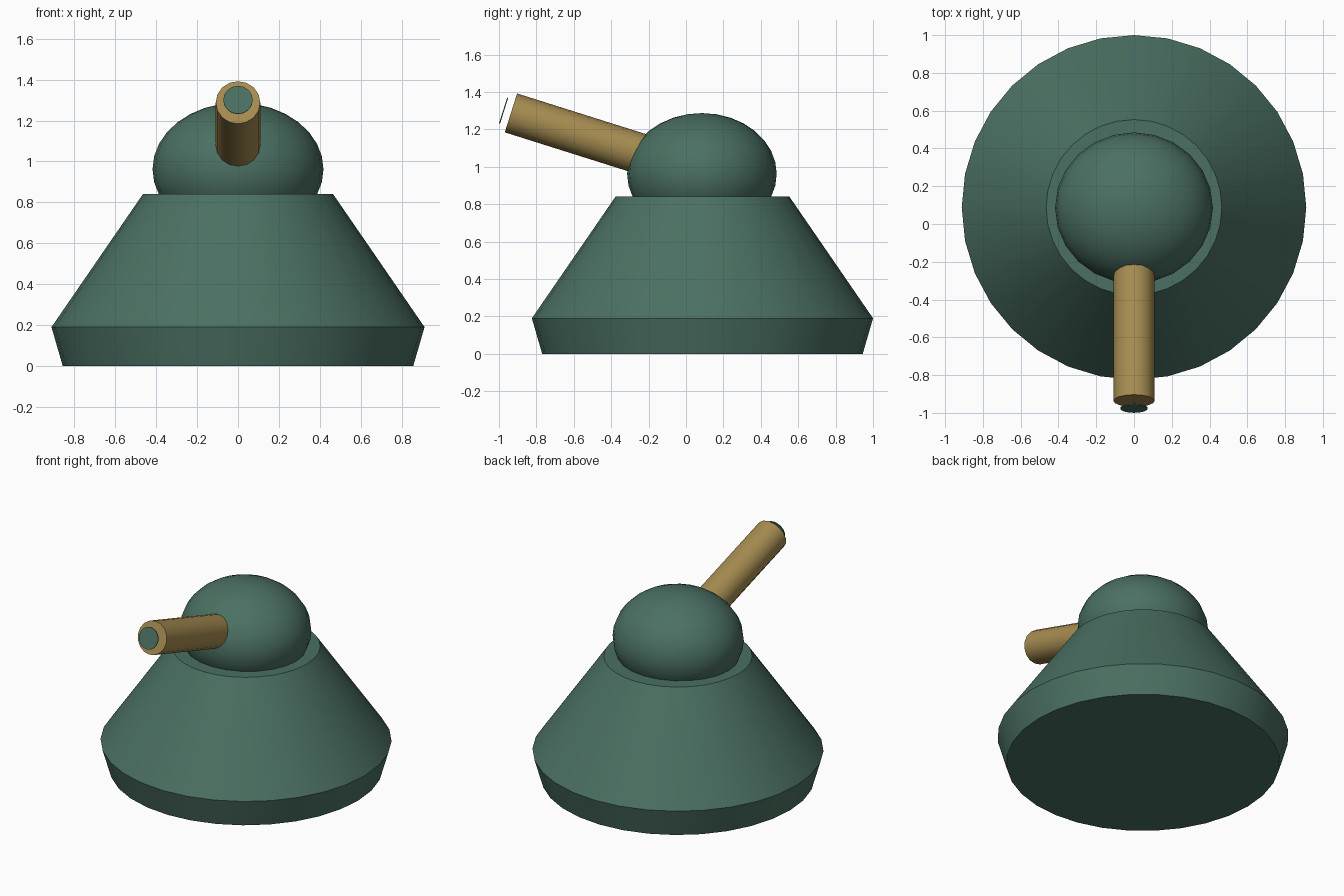
import bpy, bmesh, math
from mathutils import Matrix, Vector

if "Cube" in bpy.data.objects:
    bpy.data.objects.remove(bpy.data.objects["Cube"])

CY = 0.088  # body axis position in y


def material(name, rgb):
    m = bpy.data.materials.new(name)
    m.diffuse_color = (*rgb, 1)
    m.use_nodes = True
    m.node_tree.nodes["Principled BSDF"].inputs["Base Color"].default_value = m.diffuse_color
    return m


green = material("dull_green", (0.070, 0.162, 0.123))
tan = material("tan_brass", (0.385, 0.265, 0.082))


def finish(name, bm, mat, matrix):
    bmesh.ops.recalc_face_normals(bm, faces=bm.faces)
    mesh = bpy.data.meshes.new(name)
    bm.to_mesh(mesh)
    bm.free()
    mesh.materials.append(mat)
    ob = bpy.data.objects.new(name, mesh)
    ob.matrix_world = matrix
    bpy.context.collection.objects.link(ob)
    bpy.ops.object.select_all(action='DESELECT')
    ob.select_set(True)
    bpy.context.view_layer.objects.active = ob
    bpy.ops.object.shade_smooth_by_angle(angle=math.radians(30))
    return ob


def turned(name, profile, sides, mat, matrix):
    """Closed solid of revolution from (radius, height) points."""
    bm = bmesh.new()
    rings = []
    for r, z in profile:
        rings.append([bm.verts.new((r * math.cos(a), r * math.sin(a), z))
                      for a in (2 * math.pi * i / sides for i in range(sides))])
    for lo, hi in zip(rings, rings[1:]):
        for i in range(sides):
            j = (i + 1) % sides
            bm.faces.new((lo[i], lo[j], hi[j], hi[i]))
    bm.faces.new(rings[0][::-1])
    bm.faces.new(rings[-1])
    return finish(name, bm, mat, matrix)


# Conical hull with a flared skirt
turned("hull", [(0.857, 0), (0.912, 0.19), (0.465, 0.84)], 32, green,
       Matrix.Translation((0, CY, 0)))

# Slightly flattened dome sunk into the hull
bm = bmesh.new()
bmesh.ops.create_uvsphere(bm, u_segments=24, v_segments=16, radius=1)
bmesh.ops.scale(bm, vec=(0.418, 0.400, 0.325), verts=bm.verts)
finish("dome", bm, green, Matrix.Translation((0, CY - 0.003, 0.962)))

# Raised gun barrel, local z runs towards the muzzle
aim = Vector((0, -0.954, 0.301)).normalized()
muzzle = Vector((0, -0.936, 1.288))
turn = aim.to_track_quat('Z', 'Y').to_matrix().to_4x4()
frame = Matrix.Translation(muzzle) @ turn
turned("barrel", [(0.109, -0.90), (0.109, 0)], 16, tan, frame)

# Thin bore disc floating just ahead of the muzzle
turned("bore_disc", [(0.072, 0.038), (0.072, 0.044)], 16, green, frame)
